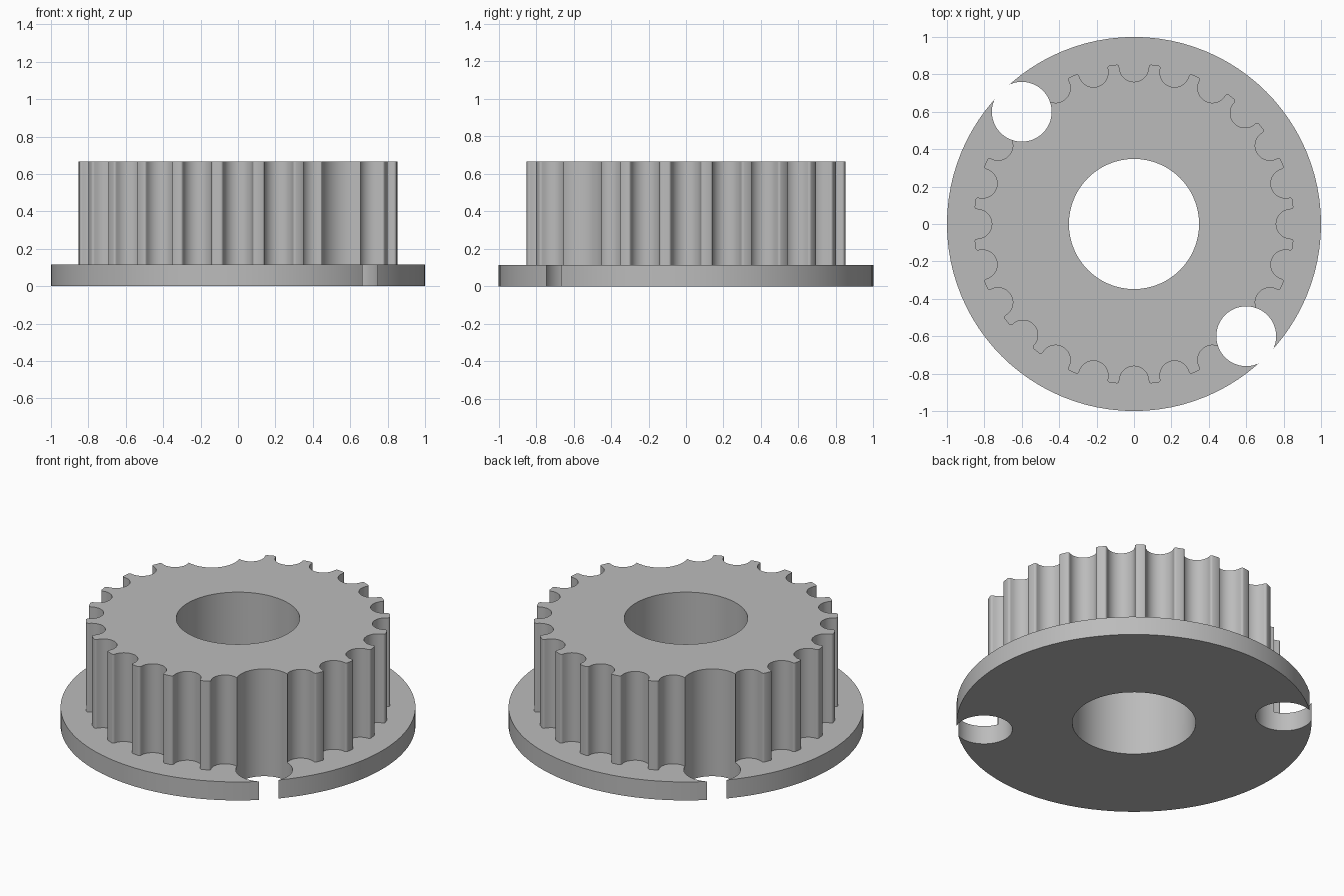
import bpy
import bmesh
from math import sin, cos, pi, radians

TEETH = 24
FLANGE_TOP = 0.115
HEIGHT = 0.667

if "Cube" in bpy.data.objects:
    bpy.data.objects.remove(bpy.data.objects["Cube"], do_unlink=True)

grey = bpy.data.materials.new("plain_grey")
grey.use_nodes = True
grey.diffuse_color = (0.5, 0.5, 0.5, 1)
grey.node_tree.nodes["Principled BSDF"].inputs["Base Color"].default_value = (0.5, 0.5, 0.5, 1)


def arc(cx, cy, r, start, end, steps):
    """Points along an arc, angles in degrees."""
    angles = [radians(start + (end - start) * i / steps) for i in range(steps + 1)]
    return [(cx + r * cos(a), cy + r * sin(a)) for a in angles]


def circle(cx, cy, r, steps):
    return arc(cx, cy, r, 0, 360, steps)[:-1]


def prism(name, outline, z0, z1):
    """Extrude a closed outline straight up."""
    bm = bmesh.new()
    base = bm.faces.new([bm.verts.new((x, y, z0)) for x, y in outline])
    top = bmesh.ops.extrude_face_region(bm, geom=[base], use_keep_orig=True)["geom"]
    bmesh.ops.translate(bm, vec=(0, 0, z1 - z0),
                        verts=[v for v in top if isinstance(v, bmesh.types.BMVert)])
    bmesh.ops.recalc_face_normals(bm, faces=bm.faces)
    mesh = bpy.data.meshes.new(name)
    bm.to_mesh(mesh)
    bm.free()
    mesh.materials.append(grey)
    obj = bpy.data.objects.new(name, mesh)
    bpy.context.collection.objects.link(obj)
    return obj


# One round groove with rounded tooth corners, repeated around the axis
groove = (arc(-0.092, 0.839, 0.013, 90, 0, 4)[:-1]
          + arc(0, 0.839, 0.079, 180, 360, 14)
          + arc(0.092, 0.839, 0.013, 180, 90, 4)[1:])
gear_outline = []
for i in range(TEETH):
    a = -2 * pi * i / TEETH
    gear_outline += [(x * cos(a) - y * sin(a), x * sin(a) + y * cos(a)) for x, y in groove]

# Base flange and toothed body
flange = prism("base_flange", circle(0, 0, 1, 96), 0, FLANGE_TOP)
gear = prism("toothed_body", gear_outline, FLANGE_TOP, HEIGHT)

# Shaft bore and the two open screw notches
cutters = [prism("bore_cutter", circle(0, 0, 0.348, 64), -0.1, HEIGHT + 0.1)]
for side in (1, -1):
    cutters.append(prism("notch_cutter", circle(0.6 * side, -0.6 * side, 0.16, 48),
                         -0.1, HEIGHT + 0.1))

for part in (flange, gear):
    for cutter in cutters:
        mod = part.modifiers.new("cut", 'BOOLEAN')
        mod.operation = 'DIFFERENCE'
        mod.solver = 'EXACT'
        mod.object = cutter
    bpy.context.view_layer.update()
    evaluated = part.evaluated_get(bpy.context.evaluated_depsgraph_get())
    cut_mesh = bpy.data.meshes.new_from_object(evaluated)
    part.modifiers.clear()
    part.data = cut_mesh
    # Smooth walls with crisp rims
    for face in cut_mesh.polygons:
        face.use_smooth = True
    cut_mesh.set_sharp_from_angle(angle=radians(30))

for cutter in cutters:
    bpy.data.objects.remove(cutter, do_unlink=True)
